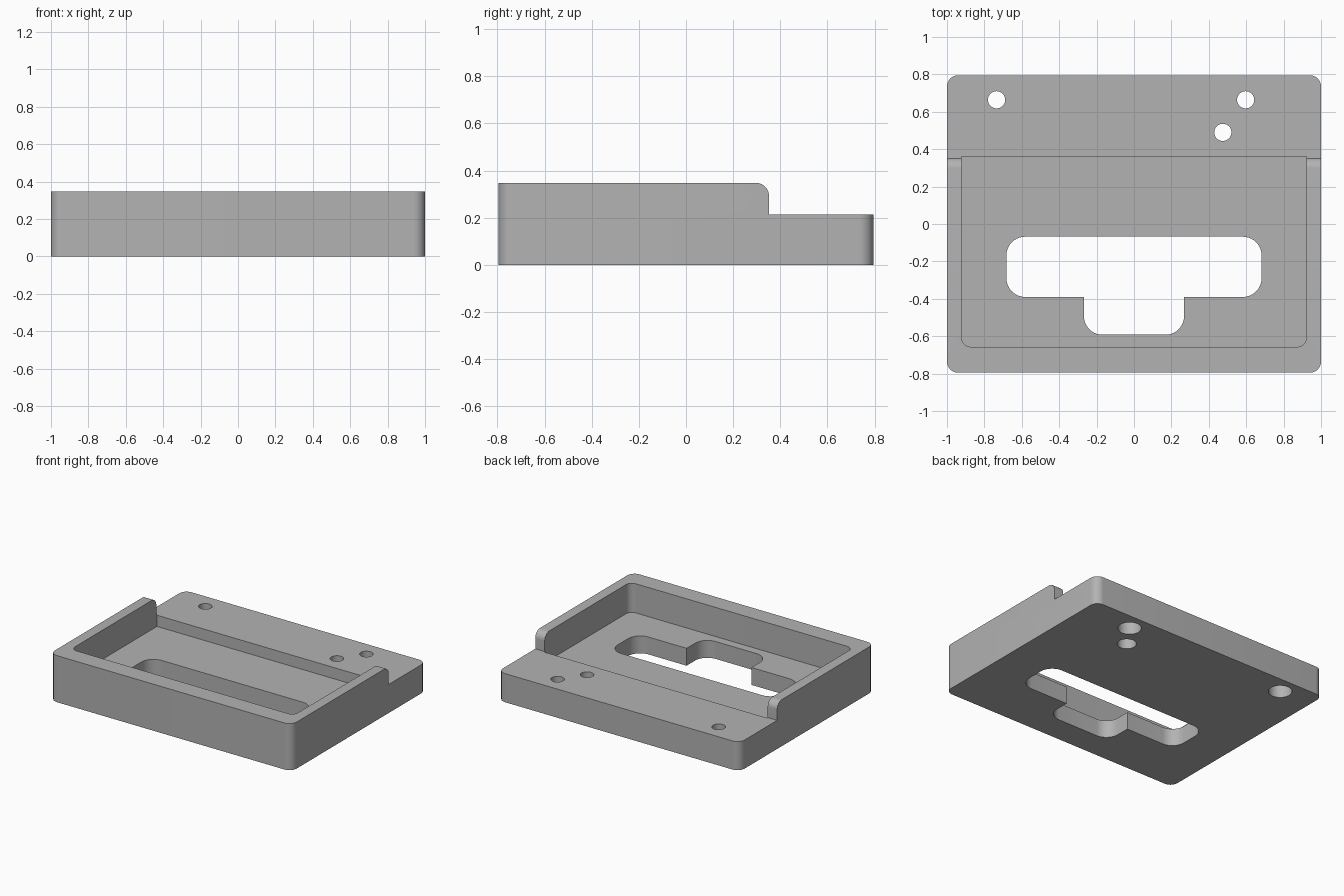
import bpy, bmesh, math
from mathutils import Vector

cube = bpy.data.objects.get("Cube")
if cube:
    bpy.data.objects.remove(cube, do_unlink=True)

grey = bpy.data.materials.new("plain grey")
grey.use_nodes = True
COLOUR = (0.45, 0.45, 0.45, 1)
grey.diffuse_color = COLOUR
grey.node_tree.nodes["Principled BSDF"].inputs["Base Color"].default_value = COLOUR


def rounded(corners, steps=10):
    """Outline from (x, y, radius) corners, all right-angled where rounded."""
    out = []
    for i, (x, y, r) in enumerate(corners):
        p = Vector((x, y))
        if r == 0:
            out.append(p)
            continue
        u = (Vector(corners[i - 1][:2]) - p).normalized()
        v = (Vector(corners[(i + 1) % len(corners)][:2]) - p).normalized()
        c = p + (u + v) * r
        for k in range(steps + 1):
            a = math.pi / 2 * k / steps
            out.append(c - v * r * math.cos(a) - u * r * math.sin(a))
    return out


def circle(x, y, r, n=40):
    return [Vector((x + r * math.cos(2 * math.pi * k / n),
                    y + r * math.sin(2 * math.pi * k / n))) for k in range(n)]


def prism(name, outline, low, high, along_x=False):
    """Extrude an outline along z, or a (y, z) outline along x."""
    place = (lambda p, h: (h, p.x, p.y)) if along_x else (lambda p, h: (p.x, p.y, h))
    bm = bmesh.new()
    face = bm.faces.new([bm.verts.new(place(p, low)) for p in outline])
    shift = Vector(place(Vector((0, 0)), high - low))
    new = bmesh.ops.extrude_face_region(bm, geom=[face])["geom"]
    bmesh.ops.translate(bm, vec=shift, verts=[g for g in new if isinstance(g, bmesh.types.BMVert)])
    bmesh.ops.recalc_face_normals(bm, faces=bm.faces)
    mesh = bpy.data.meshes.new(name)
    bm.to_mesh(mesh)
    bm.free()
    mesh.materials.append(grey)
    ob = bpy.data.objects.new(name, mesh)
    bpy.context.collection.objects.link(ob)
    return ob


def combine(target, tool, operation="DIFFERENCE"):
    tool.hide_render = True
    mod = target.modifiers.new(tool.name, "BOOLEAN")
    mod.operation, mod.object, mod.solver = operation, tool, "EXACT"
    bpy.context.view_layer.objects.active = target
    bpy.ops.object.modifier_apply(modifier=mod.name)
    bpy.data.objects.remove(tool, do_unlink=True)


TOP, SHELF, FLOOR = 0.348, 0.214, 0.13
WALL_END, POCKET_BACK = 0.352, 0.36

# Tray block: rounded plan intersected with the stepped side profile
tray = prism("tray", rounded([(-1, -0.795, 0.06), (1, -0.795, 0.06),
                              (1, 0.795, 0.06), (-1, 0.795, 0.06)]), 0, 0.6)
side = prism("side_profile", rounded([(-1, -0.2, 0), (1, -0.2, 0), (1, SHELF, 0),
                                      (WALL_END, SHELF, 0), (WALL_END, TOP, 0.055),
                                      (-1, TOP, 0)]), -1.2, 1.2, along_x=True)
combine(tray, side, "INTERSECT")

# Recessed pocket, open above the rear shelf
combine(tray, prism("pocket", rounded([(-0.922, -0.657, 0.05), (0.922, -0.657, 0.05),
                                       (0.922, POCKET_BACK, 0), (-0.922, POCKET_BACK, 0)]),
                    FLOOR, 0.6))

# T-shaped window through the pocket floor
combine(tray, prism("window", rounded([(-0.682, -0.068, 0.1), (-0.682, -0.39, 0.1),
                                       (-0.268, -0.39, 0), (-0.268, -0.592, 0.1),
                                       (0.268, -0.592, 0.1), (0.268, -0.39, 0),
                                       (0.682, -0.39, 0.1), (0.682, -0.068, 0.1)]), -0.2, 0.6))

# Screw holes, counterbored from underneath
for x, y, bore in ((-0.735, 0.664, 0.08), (0.597, 0.664, 0.08), (0.475, 0.49, 0.065)):
    combine(tray, prism("hole", circle(x, y, 0.046), -0.2, 0.6))
    combine(tray, prism("counterbore", circle(x, y, bore), -0.2, 0.13))

bpy.ops.object.select_all(action="DESELECT")
tray.select_set(True)
bpy.context.view_layer.objects.active = tray
bpy.ops.object.shade_smooth_by_angle(angle=math.radians(30))
